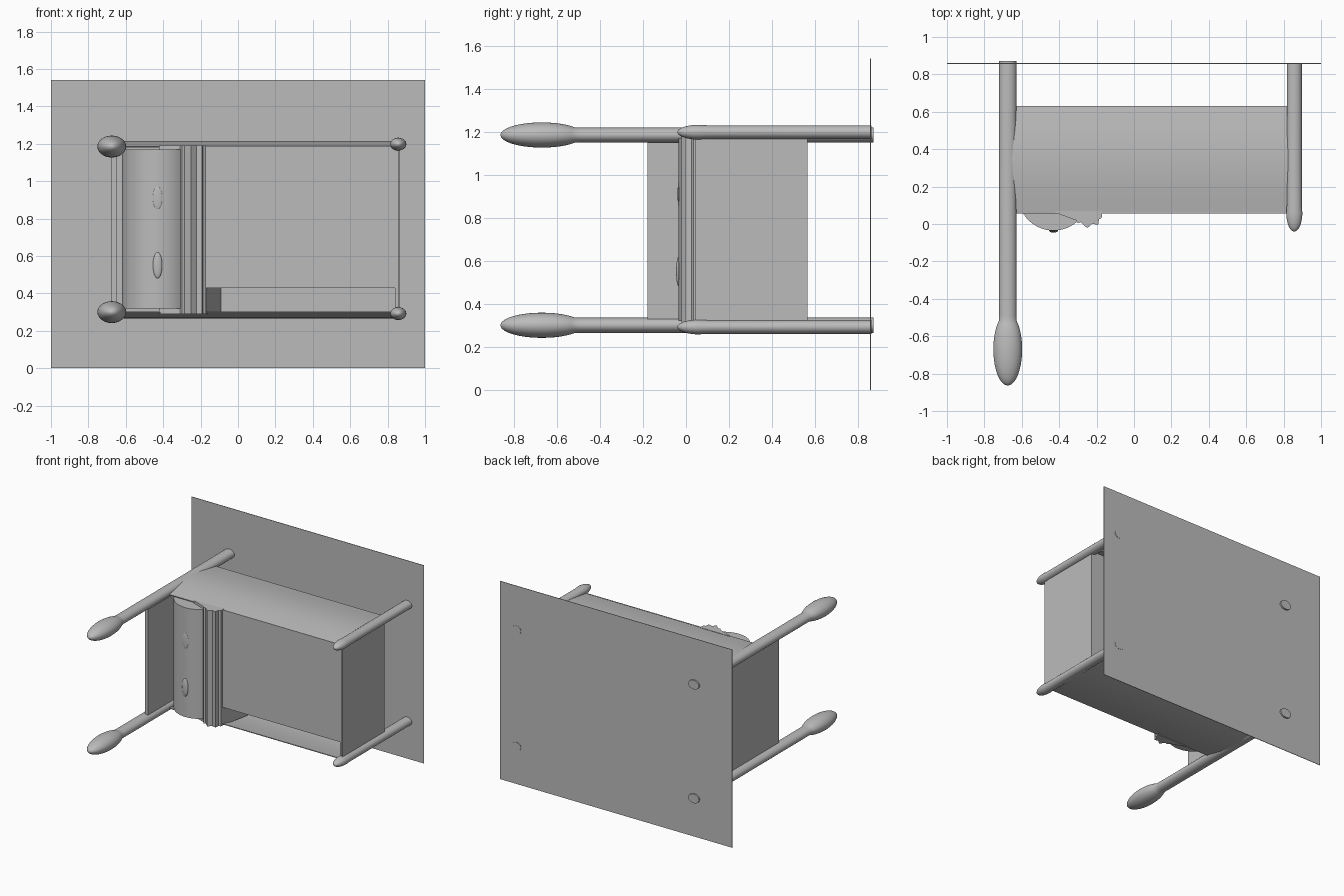
import bpy, bmesh, math

if "Cube" in bpy.data.objects:
    bpy.data.objects.remove(bpy.data.objects["Cube"])

GREY = 0.5
mat = bpy.data.materials.new("plain grey")
mat.use_nodes = True
mat.diffuse_color = (GREY, GREY, GREY, 1)
mat.node_tree.nodes["Principled BSDF"].inputs["Base Color"].default_value = (GREY, GREY, GREY, 1)


def finish(name, bm, smooth=False):
    bmesh.ops.recalc_face_normals(bm, faces=bm.faces)
    mesh = bpy.data.meshes.new(name)
    bm.to_mesh(mesh)
    bm.free()
    ob = bpy.data.objects.new(name, mesh)
    bpy.context.collection.objects.link(ob)
    mesh.materials.append(mat)
    if smooth:
        bpy.ops.object.select_all(action="DESELECT")
        ob.select_set(True)
        bpy.context.view_layer.objects.active = ob
        bpy.ops.object.shade_smooth_by_angle(angle=math.radians(35))
    return ob


def box(name, x, y, z):
    bm = bmesh.new()
    bmesh.ops.create_cube(bm, size=1)
    for v in bm.verts:
        v.co = [lo + (c + 0.5) * (hi - lo) for c, (lo, hi) in zip(v.co, (x, y, z))]
    return finish(name, bm)


def prism(name, points, lo, hi, place, smooth=False):
    """Extrude a closed outline from lo to hi; place maps (a, b, t) to xyz."""
    bm = bmesh.new()
    ends = [[bm.verts.new(place(a, b, t)) for a, b in points] for t in (lo, hi)]
    bm.faces.new(ends[0])
    bm.faces.new(ends[1])
    n = len(points)
    for i in range(n):
        j = (i + 1) % n
        bm.faces.new((ends[0][i], ends[0][j], ends[1][j], ends[1][i]))
    return finish(name, bm, smooth)


def rod(name, x, z, profile, squash, sides=32):
    """Turn a (y, radius) profile around a front-to-back axis."""
    bm = bmesh.new()
    rings = []
    for y, r in profile:
        angles = [math.tau * i / sides for i in range(sides)]
        rings.append([bm.verts.new((x + r * math.cos(a), y, z + r * squash * math.sin(a))) for a in angles])
    for a, b in zip(rings, rings[1:]):
        for i in range(sides):
            j = (i + 1) % sides
            bm.faces.new((a[i], a[j], b[j], b[i]))
    bm.faces.new(rings[0])
    bm.faces.new(rings[-1])
    return finish(name, bm, True)


def upright(x, y, z):
    return (x, y, z)


def lengthwise(y, z, x):
    return (x, y, z)


# Backing board
box("back_board", (-1, 1), (0.856, 0.86), (0, 1.54))

# Long carrying rods with swollen grips, and short rods with rounded noses
grip = [(-0.67 - 0.193 * math.cos(a), 0.077 * math.sin(a))
        for a in (0.03 + 2.45 * i / 20 for i in range(21))]
long_profile = grip + [(-0.49, 0.046), (0.872, 0.046)]
nose = [(0.06 - 0.1 * math.cos(a), 0.043 * math.sin(a))
        for a in (0.03 + 1.54 * i / 10 for i in range(11))]
short_profile = nose + [(0.1, 0.04), (0.862, 0.04)]
for level, z_long, z_short in (("upper", 1.185, 1.198), ("lower", 0.3, 0.292)):
    rod(level + "_long_rod", -0.675, z_long, long_profile, 0.76)
    rod(level + "_short_rod", 0.857, z_short, short_profile, 0.8)

# Gently bowed top and bottom sheets
steps = 16
bow = [(0.055 + 0.575 * i / steps, 0.03 * math.sin(math.pi * i / steps)) for i in range(steps + 1)]
for name, z, sign in (("top_sheet", 1.185, 1), ("bottom_sheet", 0.297, -1)):
    outline = [(y, z + sign * h) for y, h in bow]
    outline += [(y, z + sign * (h - 0.006)) for y, h in reversed(bow)]
    prism(name, outline, -0.67, 0.855, lengthwise, True)

# Cabinet walls; the front leaves a slot along the bottom
box("right_wall", (-0.675, -0.65), (-0.18, 0.565), (0.32, 1.15))
box("left_wall", (0.859, 0.866), (0.045, 0.565), (0.32, 1.17))
box("rear_wall", (-0.66, 0.862), (0.56, 0.566), (0.295, 1.188))
box("front_panel", (-0.17, 0.862), (0.055, 0.061), (0.43, 1.188))
box("front_post", (0.84, 0.862), (0.055, 0.061), (0.295, 0.43))

# Tray behind the slot
box("tray_rear", (-0.1, 0.85), (0.45, 0.456), (0.29, 0.43))
prism("tray_side", [(-0.175, 0.06), (-0.17, 0.055), (-0.09, 0.45), (-0.1, 0.455)], 0.29, 0.43, upright)

# Rounded door and the fluted pillar beside it
arc = [(-0.43 + 0.19 * math.sin(a), 0.155 - 0.19 * math.cos(a))
       for a in (-1.45 + 2.15 * i / 24 for i in range(25))]
prism("curved_door", arc + [(-0.31, 0.1), (-0.62, 0.14)], 0.32, 1.17, upright, True)
flutes = [(-0.42, 0.06), (-0.31, 0.02), (-0.3, 0.005), (-0.285, 0.01), (-0.25, -0.022),
          (-0.222, 0.002), (-0.192, -0.005), (-0.187, 0.025), (-0.17, 0.035), (-0.17, 0.07), (-0.42, 0.07)]
prism("fluted_pillar", flutes, 0.29, 1.19, upright)

# Door pull and keyhole cover
for name, z, half_height, depth in (("door_pull", 0.55, 0.07, 0.012), ("keyhole_cover", 0.91, 0.06, 0.005)):
    bm = bmesh.new()
    bmesh.ops.create_uvsphere(bm, u_segments=20, v_segments=12, radius=1)
    for v in bm.verts:
        v.co = (-0.43 + 0.025 * v.co.x, -0.034 + depth * v.co.y, z + half_height * v.co.z)
    finish(name, bm, True)
